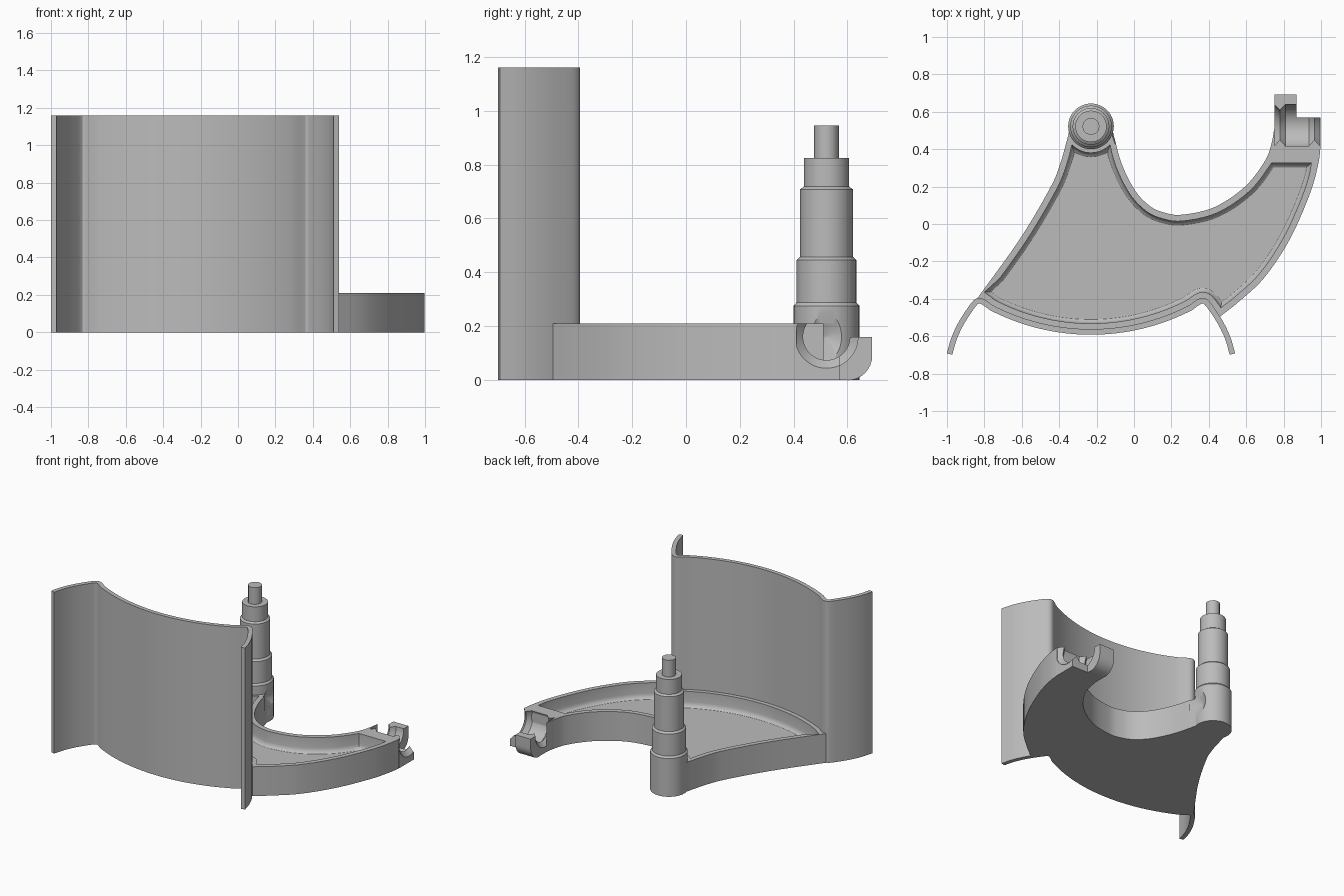
import bpy, bmesh, math
from mathutils import Vector

if "Cube" in bpy.data.objects:
    bpy.data.objects.remove(bpy.data.objects["Cube"], do_unlink=True)

grey = bpy.data.materials.new("plain grey")
grey.use_nodes = True
grey.diffuse_color = (0.5, 0.5, 0.5, 1)
grey.node_tree.nodes["Principled BSDF"].inputs["Base Color"].default_value = (0.5, 0.5, 0.5, 1)

HINGE_Y = 0.522
HINGE_Z = 0.16
POST_X = -0.23
PLATE_TOP = 0.21


def spline(pts, n=5):
    """Smooth open curve through a few points."""
    p = [Vector(q) for q in pts]
    p = [2 * p[0] - p[1]] + p + [2 * p[-1] - p[-2]]
    out = []
    for a, b, c, d in zip(p, p[1:], p[2:], p[3:]):
        for i in range(n):
            t = i / n
            out.append(0.5 * (2 * b + (c - a) * t + (2 * a - 5 * b + 4 * c - d) * t * t
                              + (3 * b - a - 3 * c + d) * t ** 3))
    return out + [p[-2]]


def arc(cx, cy, r, a0, a1, n=12):
    return [Vector((cx + r * math.cos(math.radians(a0 + (a1 - a0) * i / n)),
                    cy + r * math.sin(math.radians(a0 + (a1 - a0) * i / n)))) for i in range(n + 1)]


def circle(cx, cy, r, n=48):
    return arc(cx, cy, r, 0, 360, n)[:-1]


def offset(pts, d, closed=False):
    """Shift a curve to its right side by d."""
    out, n = [], len(pts)
    for i, p in enumerate(pts):
        a = pts[i - 1] if closed or i else p
        b = pts[(i + 1) % n] if closed or i < n - 1 else p
        u = (p - a).normalized() if a != p else (b - p).normalized()
        v = (b - p).normalized() if b != p else u
        m = (u + v).normalized()
        out.append(p + Vector((m.y, -m.x)) * d * min(1.6, 1 / max(0.1, m.dot(u))))
    return out


def loft(name, rings):
    """Solid from stacked rings of equal length."""
    bm = bmesh.new()
    rows = [[bm.verts.new(c) for c in ring] for ring in rings]
    for lo, hi in zip(rows, rows[1:]):
        for i in range(len(lo)):
            j = (i + 1) % len(lo)
            bm.faces.new((lo[i], lo[j], hi[j], hi[i]))
    bm.faces.new(rows[0][::-1])
    bm.faces.new(rows[-1])
    bmesh.ops.recalc_face_normals(bm, faces=bm.faces)
    me = bpy.data.meshes.new(name)
    bm.to_mesh(me)
    bm.free()
    me.materials.append(grey)
    ob = bpy.data.objects.new(name, me)
    bpy.context.collection.objects.link(ob)
    return ob


def upright(name, outline, z0, z1):
    return loft(name, [[(p[0], p[1], z) for p in outline] for z in (z0, z1)])


def along_x(name, outline, x0, x1):
    return loft(name, [[(x, p[0], p[1]) for p in outline] for x in (x0, x1)])


def turned_x(name, profile):
    """Turned solid about the hinge axis, from (x, radius) pairs."""
    return loft(name, [[(x, p.x, p.y) for p in circle(HINGE_Y, HINGE_Z, r)] for x, r in profile])


def activate(ob):
    bpy.ops.object.select_all(action='DESELECT')
    ob.select_set(True)
    bpy.context.view_layer.objects.active = ob


def cut(ob, cutter):
    mod = ob.modifiers.new("cut", 'BOOLEAN')
    mod.operation, mod.solver, mod.object = 'DIFFERENCE', 'EXACT', cutter
    activate(ob)
    bpy.ops.object.modifier_apply(modifier=mod.name)
    bpy.data.objects.remove(cutter, do_unlink=True)


def smooth(ob, angle=30):
    activate(ob)
    bpy.ops.object.shade_smooth_by_angle(angle=math.radians(angle))


# Tall curved wall: wing, rounded crest, long bow, mirrored about the post
wing = spline([(-0.986, -0.695), (-0.963, -0.615), (-0.929, -0.54), (-0.887, -0.472),
               (-0.848, -0.42), (-0.822, -0.41), (-0.79, -0.427)])
half_angle = math.degrees(math.asin(0.535 / 1.16))
bow = arc(POST_X, 0.583, 1.16, 270 - half_angle, 270 + half_angle, 32)
mirrored = [Vector((2 * POST_X - p.x, p.y)) for p in reversed(wing)]
wall_line = wing + bow + mirrored
wall = upright("curved_wall", offset(wall_line, 0.015) + offset(wall_line, -0.015)[::-1], 0, 1.16)
smooth(wall)

# Base plate outline, running clockwise
left_edge = spline([(-0.84, -0.40), (-0.61, -0.08), (-0.45, 0.19), (-0.395, 0.32), (-0.35, 0.48)])
bay_edge = spline([(-0.11, 0.48), (-0.065, 0.32), (0.005, 0.18), (0.085, 0.096), (0.165, 0.06),
                   (0.26, 0.05), (0.43, 0.09), (0.594, 0.20), (0.70, 0.337), (0.735, 0.43), (0.75, 0.51)])
outer_edge = spline([(0.997, 0.41), (0.985, 0.32), (0.94, 0.16), (0.834, -0.08),
                     (0.70, -0.283), (0.567, -0.41), (0.46, -0.495)])
front_edge = [p for p in reversed(wall_line) if -0.84 < p.x < 0.44]
plate = upright("base_plate", left_edge + arc(POST_X, HINGE_Y, 0.115, 165, 15) + bay_edge
                + [Vector((0.752, 0.41))] + outer_edge + front_edge, 0, PLATE_TOP)

# Recessed pocket with a rounded foot
rim = 0.034
pocket = [p for p in offset(left_edge, rim) if -0.34 < p.y < 0.405]
pocket += arc(POST_X, HINGE_Y, 0.142, 224, 316, 8)
pocket += [p for p in offset(bay_edge, rim) if p.y < 0.395 and not (p.x > 0.5 and p.y > 0.30)]
pocket += [Vector((0.735, 0.325)), Vector((0.948, 0.325))]
pocket += [p for p in offset(outer_edge, rim) if p.y < 0.29 and p.x > 0.51]
crest = [p for p in offset(wall_line, -0.045) if -0.77 < p.x < 0.47 and p.y > -0.56]
pocket += [p for p in reversed(crest)]
pocket.append(Vector((-0.80, -0.365)))
clean = [p for i, p in enumerate(pocket) if (p - pocket[i - 1]).length > 0.012]
levels = [(0.0, 0.25), (0.0, 0.135), (0.003, 0.12), (0.01, 0.108), (0.022, 0.10)]
cut(plate, loft("pocket_cutter", [[(p.x, p.y, z) for p in offset(clean, d, True)] for d, z in levels]))

# Open hinge cradle: a long hook and a short arm, with two ridges in the bore
long_hook = [(0.40, 0), (0.60, 0)] + arc(0.60, 0.09, 0.092, 270, 360, 8) + [
    (0.692, HINGE_Z), (HINGE_Y, HINGE_Z), (HINGE_Y, PLATE_TOP), (0.40, PLATE_TOP)]
short_arm = [(0.40, 0), (0.57, 0), (0.57, HINGE_Z), (HINGE_Y, HINGE_Z),
             (HINGE_Y, PLATE_TOP), (0.40, PLATE_TOP)]
bore = [(0.70, 0.117), (0.75, 0.117), (0.78, 0.087), (0.81, 0.117), (0.935, 0.117),
        (0.965, 0.087), (0.995, 0.117), (1.10, 0.117)]
for name, shape, x0, x1 in (("hinge_hook", long_hook, 0.75, 0.87), ("hinge_arm", short_arm, 0.87, 0.998)):
    part = along_x(name, shape, x0, x1)
    cut(part, turned_x("bore_cutter", bore))
    smooth(part)

# Stepped post with small chamfers
steps = [(0.122, 0, 0.275), (0.111, 0.288, 0.445), (0.098, 0.457, 0.708), (0.084, 0.718, 0.825)]
profile = [(r, z) for r, lo, hi in steps for z in (lo, hi)]
post = loft("stepped_post", [[(p.x, p.y, z) for p in circle(POST_X, HINGE_Y, r)] for r, z in profile])
pin = upright("post_pin", circle(POST_X, HINGE_Y, 0.046, 12), 0.82, 0.945)
smooth(pin, 35)

# Shallow conical pivot dimple in the side of the post
for part in (post, plate):
    cut(part, turned_x("dimple_cutter", [(POST_X + 0.085, 0.001), (POST_X + 0.13, 0.108)]))
    smooth(part)
